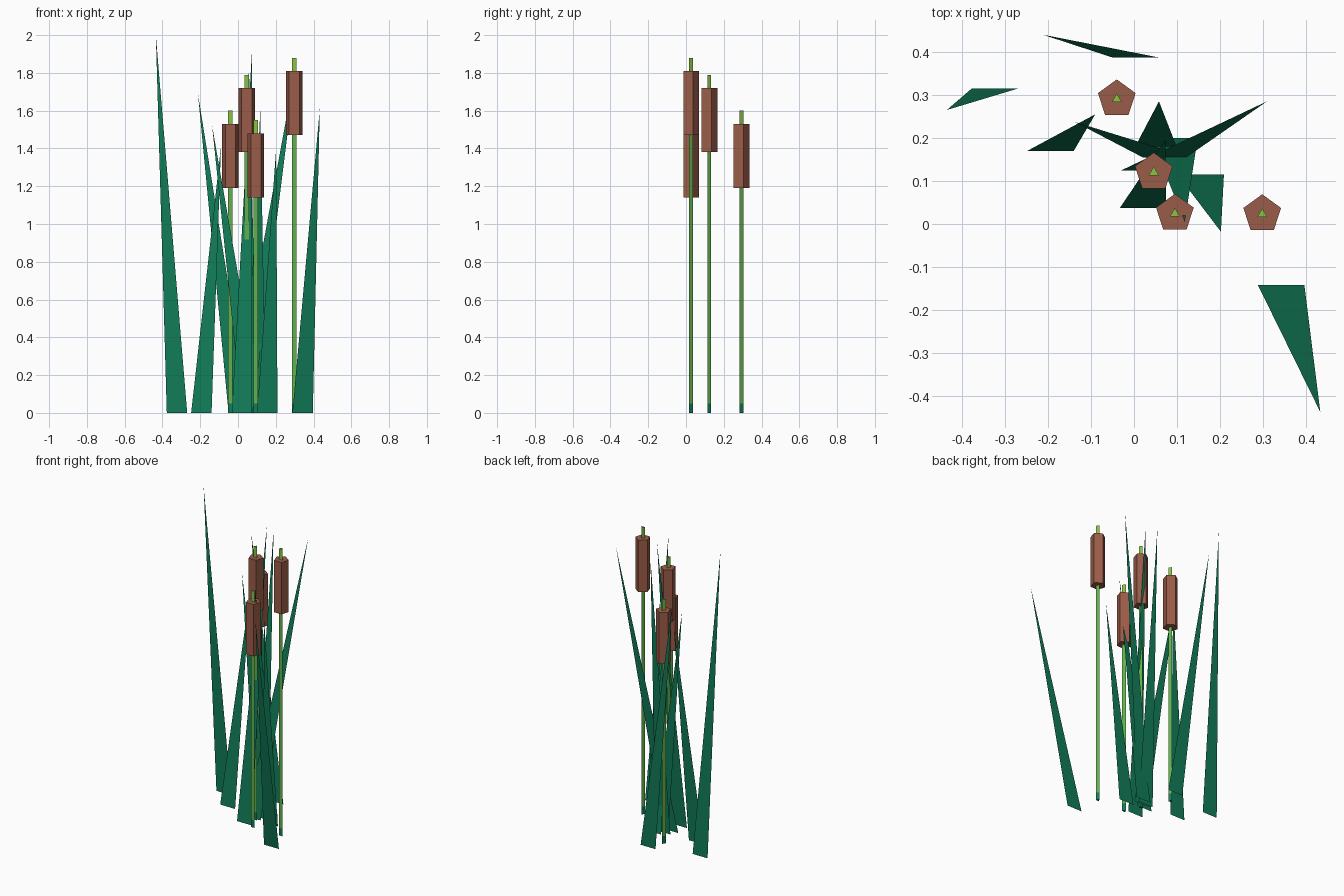
import bpy
import math

if "Cube" in bpy.data.objects:
    bpy.data.objects.remove(bpy.data.objects["Cube"])


def material(name, srgb):
    lin = [((c / 255 + 0.055) / 1.055) ** 2.4 if c > 10 else c / 255 / 12.92 for c in srgb]
    m = bpy.data.materials.new(name)
    m.diffuse_color = (*lin, 1)
    m.use_nodes = True
    m.node_tree.nodes["Principled BSDF"].inputs["Base Color"].default_value = m.diffuse_color
    return m


LEAF = material("leaf green", (17, 125, 88))
STEM = material("stem green", (98, 176, 78))
TIP = material("tip green", (136, 194, 68))
BROWN = material("seed brown", (154, 92, 72))


def add_mesh(name, verts, faces, mat):
    me = bpy.data.meshes.new(name)
    me.from_pydata(verts, [], faces)
    me.materials.append(mat)
    ob = bpy.data.objects.new(name, me)
    bpy.context.collection.objects.link(ob)
    return ob


def prism(name, sides, r, x, y, z0, z1, mat, caps=(True, True)):
    """Upright prism with one corner pointing to +y."""
    ring = [(x + r * math.cos(math.pi / 2 + math.tau * i / sides),
             y + r * math.sin(math.pi / 2 + math.tau * i / sides)) for i in range(sides)]
    verts = [(*p, z) for z in (z0, z1) for p in ring]
    faces = [(i, (i + 1) % sides, (i + 1) % sides + sides, i + sides) for i in range(sides)]
    if caps[0]:
        faces.append(tuple(reversed(range(sides))))
    if caps[1]:
        faces.append(tuple(range(sides, 2 * sides)))
    return add_mesh(name, verts, faces, mat)


# Cattails: x, y, bottom of seed head
for x, y, z in [(-0.04, 0.29, 1.19), (0.046, 0.12, 1.38),
                (0.095, 0.024, 1.14), (0.298, 0.023, 1.47)]:
    prism("stem_foot", 3, 0.0135, x, y, 0, 0.05, LEAF, (True, False))
    prism("stem", 3, 0.0135, x, y, 0.05, z, STEM, (False, False))
    prism("seed_head", 5, 0.046, x, y, z, z + 0.34, BROWN)
    prism("stem_tip", 3, 0.0135, x, y, z + 0.34, z + 0.41, TIP, (False, True))

# Blade leaves: base left x, base y, then tip x, y, z
LEAF_WIDTH = 0.108
for bx, by, tx, ty, tz in [
    (-0.377, 0.315, -0.435, 0.265, 2.00),
    (-0.050, 0.387, -0.212, 0.440, 1.69),
    (-0.248, 0.170, -0.090, 0.255, 1.41),
    (0.288, -0.142, 0.433, -0.437, 1.61),
    (-0.031, 0.124, 0.309, 0.285, 1.85),
    (0.020, 0.155, -0.137, 0.237, 1.52),
    (-0.004, 0.167, 0.058, 0.285, 1.83),
    (0.101, 0.115, 0.202, -0.018, 1.40),
    (0.040, 0.200, 0.118, 0.005, 1.60),
    (-0.033, 0.037, 0.073, 0.195, 1.90),
]:
    add_mesh("leaf", [(bx, by, 0), (bx + LEAF_WIDTH, by, 0), (tx, ty, tz)], [(0, 1, 2)], LEAF)
